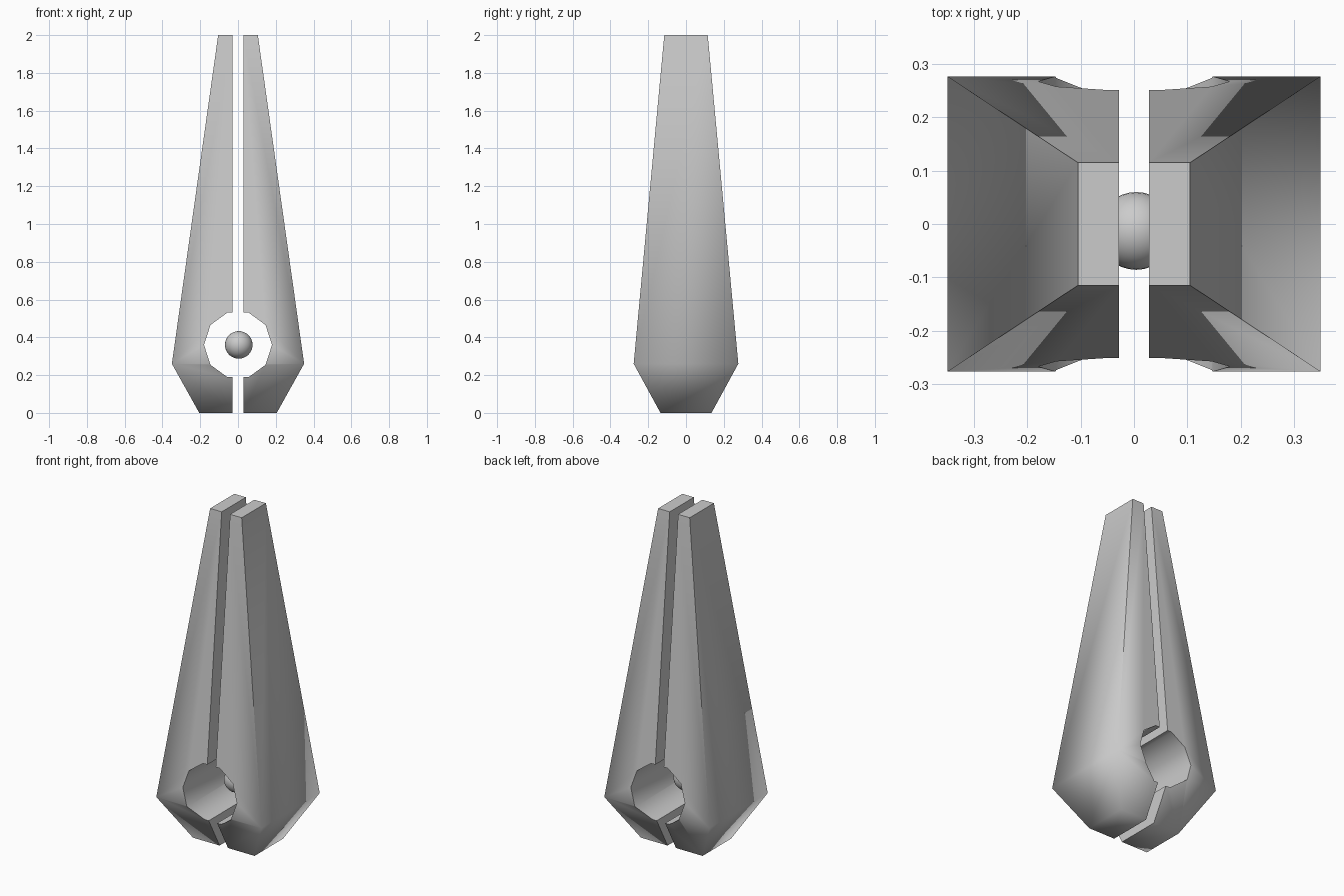
import bpy
import bmesh
import math

cube = bpy.data.objects.get("Cube")
if cube:
    bpy.data.objects.remove(cube, do_unlink=True)

SLOT = 0.028                      # half width of the gap between the jaws
HOLE_Z, HOLE_R = 0.36, 0.18
# height, outer x and half depth of each level of a jaw
LEVELS = [(0, 0.205, 0.135), (0.26, 0.35, 0.277), (2, 0.105, 0.115)]

grey = bpy.data.materials.new("plain_grey")
grey.use_nodes = True
colour = (0.6, 0.6, 0.6, 1)
grey.diffuse_color = colour
grey.node_tree.nodes["Principled BSDF"].inputs["Base Color"].default_value = colour


def add_object(name, bm):
    bmesh.ops.recalc_face_normals(bm, faces=bm.faces)
    mesh = bpy.data.meshes.new(name)
    bm.to_mesh(mesh)
    bm.free()
    mesh.materials.append(grey)
    obj = bpy.data.objects.new(name, mesh)
    bpy.context.collection.objects.link(obj)
    return obj


def activate(obj):
    bpy.ops.object.select_all(action='DESELECT')
    obj.select_set(True)
    bpy.context.view_layer.objects.active = obj


def smooth(obj, degrees):
    activate(obj)
    bpy.ops.object.shade_smooth_by_angle(angle=math.radians(degrees))


# Ten-sided cutter for the hole running front to back
bpy.ops.mesh.primitive_cylinder_add(vertices=10, radius=HOLE_R, depth=1)
cutter = bpy.context.object
cutter.name = "hole_cutter"
cutter.hide_render = True
# Turn a corner onto the x axis, then lay the cylinder along y
spin = math.radians(90)
for v in cutter.data.vertices:
    x, y, z = v.co
    x, y = (x * math.cos(spin) - y * math.sin(spin),
            x * math.sin(spin) + y * math.cos(spin))
    v.co = (x, -z, y + HOLE_Z)


def jaw(name, side):
    """One tapered half with a flat inner face and a half-round notch."""
    bm = bmesh.new()
    rings = []
    for z, x, y in LEVELS:
        corners = [(SLOT, -y), (x, -y), (x, y), (SLOT, y)]
        rings.append([bm.verts.new((side * px, py, z)) for px, py in corners])
    bm.faces.new(rings[0])
    bm.faces.new(rings[-1])
    for low, high in zip(rings, rings[1:]):
        for i in range(4):
            j = (i + 1) % 4
            bm.faces.new((low[i], low[j], high[j], high[i]))
    obj = add_object(name, bm)
    cut = obj.modifiers.new("hole", 'BOOLEAN')
    cut.operation = 'DIFFERENCE'
    cut.solver = 'EXACT'
    cut.object = cutter
    activate(obj)
    bpy.ops.object.modifier_apply(modifier=cut.name)
    smooth(obj, 80)


jaw("left_jaw", 1)
jaw("right_jaw", -1)
bpy.data.objects.remove(cutter, do_unlink=True)

# Small ball floating in the middle of the hole
bm = bmesh.new()
bmesh.ops.create_uvsphere(bm, u_segments=32, v_segments=16, radius=0.073)
ball = add_object("centre_ball", bm)
ball.location = (0.004, -0.013, HOLE_Z)
smooth(ball, 60)
